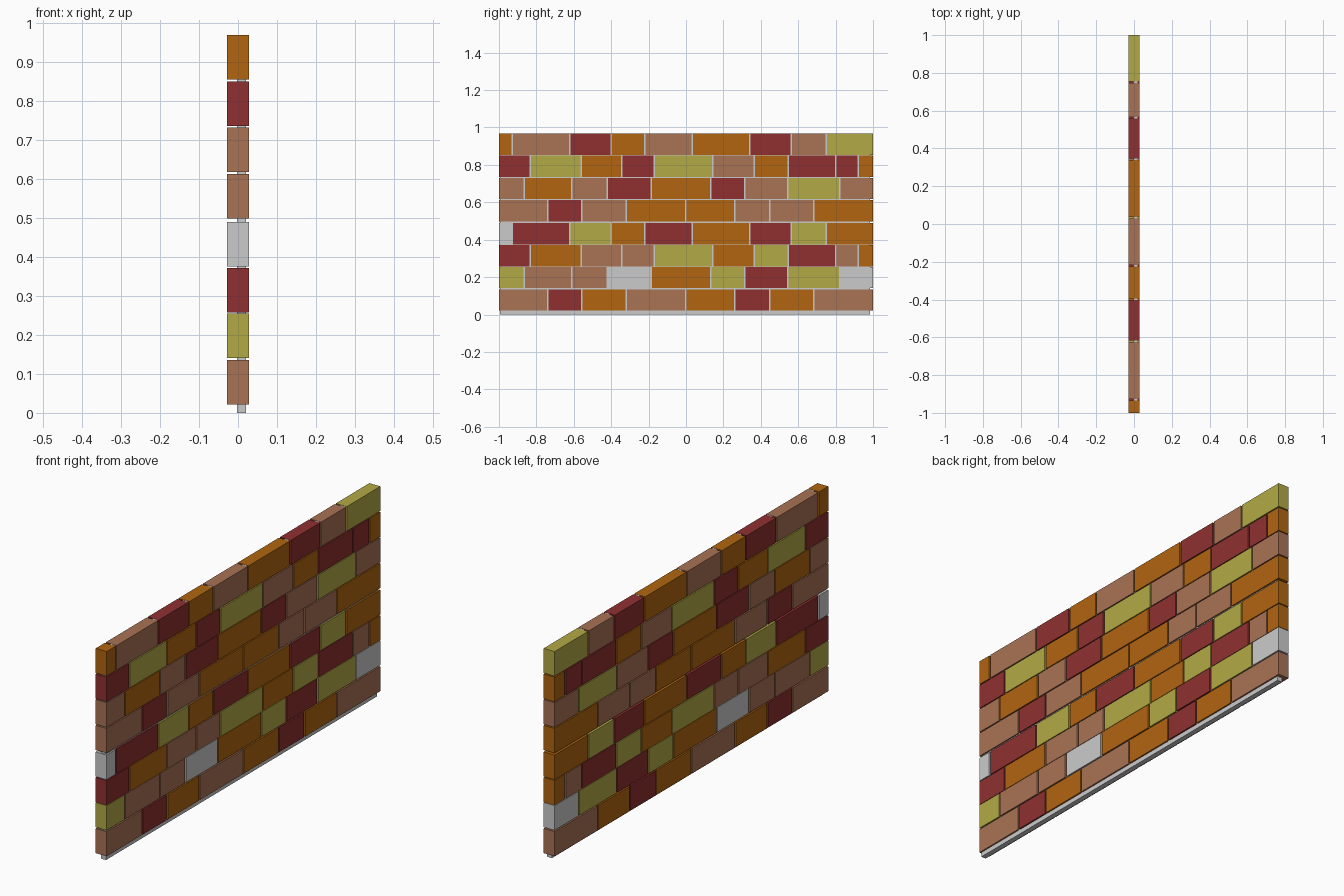
import bpy

if "Cube" in bpy.data.objects:
    bpy.data.objects.remove(bpy.data.objects["Cube"])

COLORS = {"B": ("brown", (0.40, 0.17, 0.09, 1)), "R": ("red", (0.28, 0.03, 0.03, 1)),
          "O": ("orange", (0.44, 0.13, 0.005, 1)), "Y": ("yellow", (0.45, 0.40, 0.06, 1))}
MATS = {}
for key, (label, rgba) in COLORS.items():
    MATS[key] = bpy.data.materials.new(label)
    MATS[key].diffuse_color = rgba


def box(name, x, y, z, mat=None):
    """Box spanning the (min, max) pairs on each axis."""
    bpy.ops.mesh.primitive_cube_add(size=1)
    o = bpy.context.object
    o.name = name
    o.location = [(a + b) / 2 for a, b in (x, y, z)]
    o.scale = [b - a for a, b in (x, y, z)]
    if mat:
        o.data.materials.append(mat)


# Four joint layouts, repeated twice up the wall
JOINTS = [
    [-1, -.738, -.557, -.32, -.001, .26, .448, .682, 1],
    [-1, -.866, -.61, -.422, -.186, .132, .314, .543, .821, 1],
    [-1, -.832, -.56, -.343, -.169, .143, .365, .547, .80, .922, 1],
    [-1, -.93, -.622, -.399, -.22, .034, .342, .563, .751, 1],
]
# One colour letter per brick (G = plain grey), bottom course first
COURSES = ["BROBOROB", "YBBGOYRYG", "ROBBYOYRBO", "GRYORORYO",
           "BRBOOBBO", "BOBRORBYB", "RYORYBORRO", "OBROBORBY"]
BOTTOMS = [.021, .141, .257, .375, .498, .617, .735, .854]
HEIGHT, GAP = .114, .004

# Bricks
for row, (colours, z) in enumerate(zip(COURSES, BOTTOMS)):
    j = JOINTS[row % 4]
    for i, c in enumerate(colours):
        y0 = j[i] + (GAP if i else 0)
        y1 = j[i + 1] - (GAP if i < len(colours) - 1 else 0)
        box(f"brick_{row + 1}_{i + 1}", (-.028, .028), (y0, y1), (z, z + HEIGHT), MATS.get(c))

# Thin mortar sheet showing in the joints and under the first course
box("mortar", (-.003, .021), (-.995, .984), (0, .967))

for m in bpy.data.materials:
    if m.users and not m.is_grease_pencil:
        m.use_nodes = True
        m.node_tree.nodes["Principled BSDF"].inputs["Base Color"].default_value = m.diffuse_color
